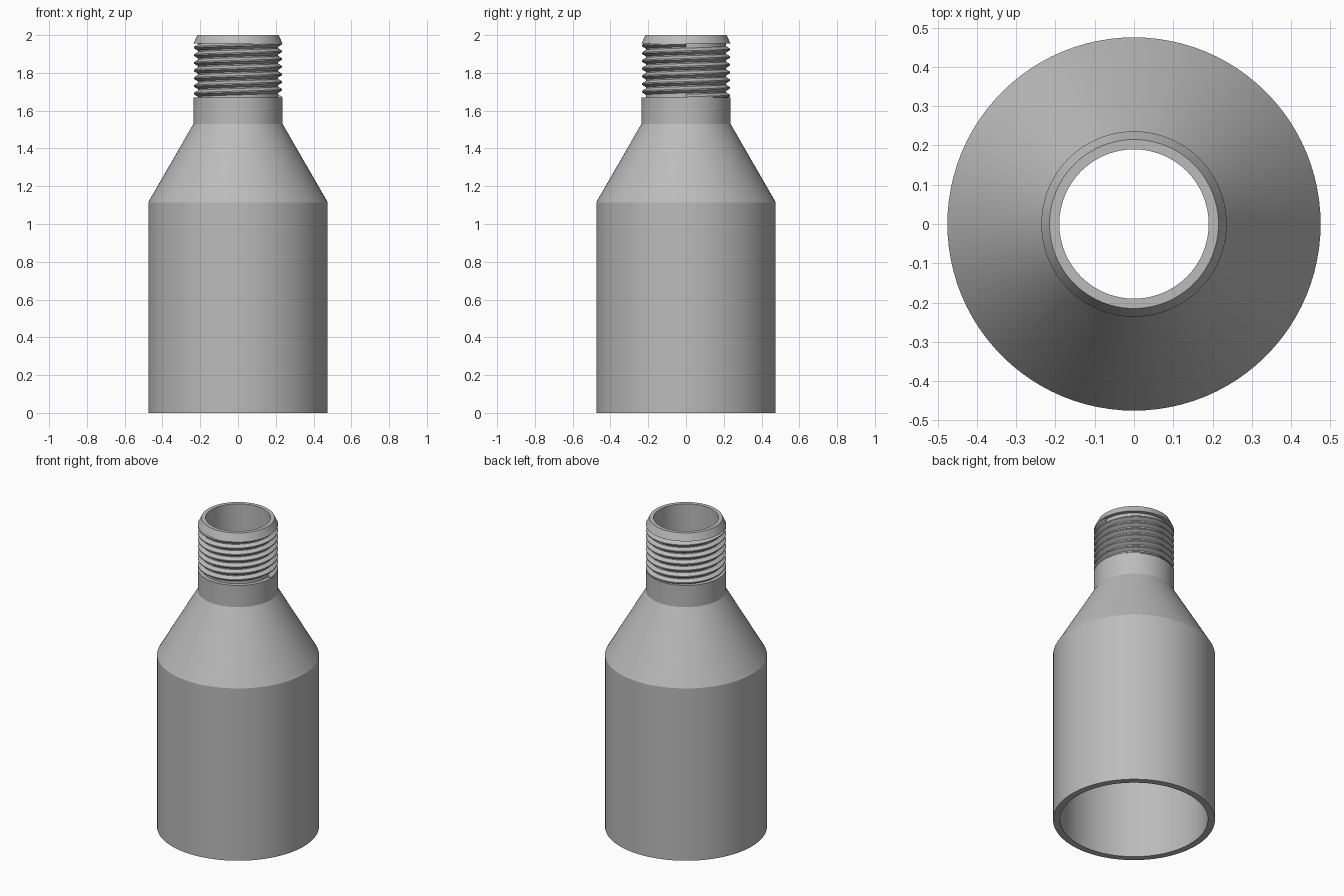
import bpy, bmesh
from math import sin, cos, pi, radians

cube = bpy.data.objects.get("Cube")
if cube:
    bpy.data.objects.remove(cube, do_unlink=True)

steel = bpy.data.materials.new("grey_steel")
steel.use_nodes = True
GREY = (0.5, 0.5, 0.5, 1)
steel.diffuse_color = GREY
steel.node_tree.nodes["Principled BSDF"].inputs["Base Color"].default_value = GREY

SEG = 96
ROOT, CREST = 0.212, 0.234
THREAD_LOW, THREAD_HIGH, TURNS = 1.67, 1.955, 7


def finish(name, bm):
    """Turn the bmesh into a shaded object."""
    bmesh.ops.recalc_face_normals(bm, faces=bm.faces)
    mesh = bpy.data.meshes.new(name)
    bm.to_mesh(mesh)
    bm.free()
    mesh.materials.append(steel)
    obj = bpy.data.objects.new(name, mesh)
    bpy.context.collection.objects.link(obj)
    bpy.ops.object.select_all(action="DESELECT")
    obj.select_set(True)
    bpy.context.view_layer.objects.active = obj
    bpy.ops.object.shade_smooth_by_angle(angle=radians(20))
    return obj


def ring_point(bm, r, z, i):
    a = 2 * pi * i / SEG
    return bm.verts.new((r * cos(a), r * sin(a), z))


def bridge(bm, a, b):
    """Join two matching closed loops of vertices with quads."""
    n = len(a)
    for k in range(n):
        bm.faces.new((a[k], a[(k + 1) % n], b[(k + 1) % n], b[k]))


# Hollow reducer body: closed wall profile (radius, height) turned about z
wall = [
    (0.475, 0), (0.475, 1.115), (0.236, 1.53), (0.236, THREAD_LOW),
    (ROOT, THREAD_LOW), (ROOT, THREAD_HIGH), (0.236, THREAD_HIGH),
    (0.215, 2.0), (0.19, 2.0), (0.19, 1.53), (0.434, 1.115), (0.434, 0),
]
bm = bmesh.new()
loops = [[ring_point(bm, r, z, i) for r, z in wall] for i in range(SEG)]
for i in range(SEG):
    bridge(bm, loops[i], loops[(i + 1) % SEG])
finish("reducer_body", bm)

# Helical thread: V ridge with a narrow crest, ends buried in the collars
pitch = (THREAD_HIGH - THREAD_LOW) / TURNS
ridge = [(ROOT - 0.004, -0.48), (CREST, -0.08), (CREST, 0.08), (ROOT - 0.004, 0.48)]
bm = bmesh.new()
sections = []
for i in range(SEG * TURNS + 1):
    z = THREAD_LOW + pitch * i / SEG
    sections.append([ring_point(bm, r, z + dz * pitch, i) for r, dz in ridge])
for a, b in zip(sections, sections[1:]):
    bridge(bm, a, b)
bm.faces.new(sections[0])
bm.faces.new(sections[-1])
finish("pipe_thread", bm)
